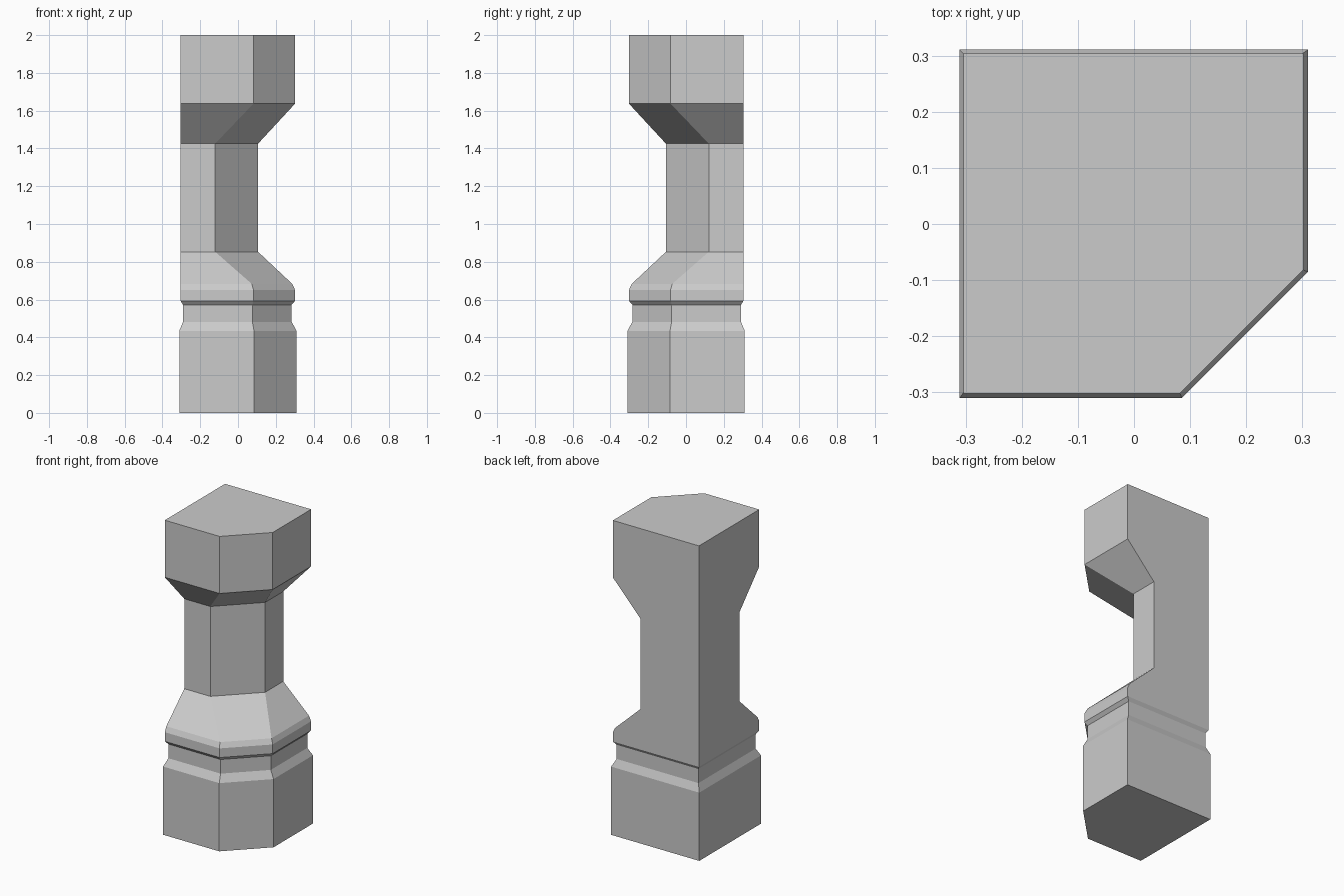
import bpy, bmesh

if "Cube" in bpy.data.objects:
    bpy.data.objects.remove(bpy.data.objects["Cube"])

# Levels: height, back/left extent, front/right extent, chamfer start
LEVELS = [
    (0.000, 0.311, 0.310, 0.085),   # base block
    (0.434, 0.311, 0.310, 0.085),
    (0.482, 0.291, 0.284, 0.076),   # neck groove
    (0.572, 0.291, 0.284, 0.076),
    (0.593, 0.304, 0.302, 0.082),   # collar
    (0.651, 0.304, 0.302, 0.082),
    (0.683, 0.304, 0.287, 0.073),   # sloping shoulder
    (0.853, 0.304, 0.106, -0.121),  # shaft
    (1.425, 0.304, 0.106, -0.121),
    (1.637, 0.304, 0.302, 0.082),   # capital block
    (2.000, 0.304, 0.302, 0.082),
]


def ring(bm, z, back, front, c):
    """Square section with its front right corner cut off."""
    pts = [(-back, -front), (c, -front), (front, -c), (front, back), (-back, back)]
    return [bm.verts.new((x, y, z)) for x, y in pts]


# Loft the pentagon sections into one closed post
bm = bmesh.new()
rings = [ring(bm, *level) for level in LEVELS]
for low, high in zip(rings, rings[1:]):
    for i in range(5):
        j = (i + 1) % 5
        bm.faces.new((low[i], low[j], high[j], high[i]))
bm.faces.new(rings[0][::-1])
bm.faces.new(rings[-1])
bmesh.ops.recalc_face_normals(bm, faces=bm.faces)

mesh = bpy.data.meshes.new("corner_post")
bm.to_mesh(mesh)
bm.free()
bpy.context.collection.objects.link(bpy.data.objects.new("corner_post", mesh))
